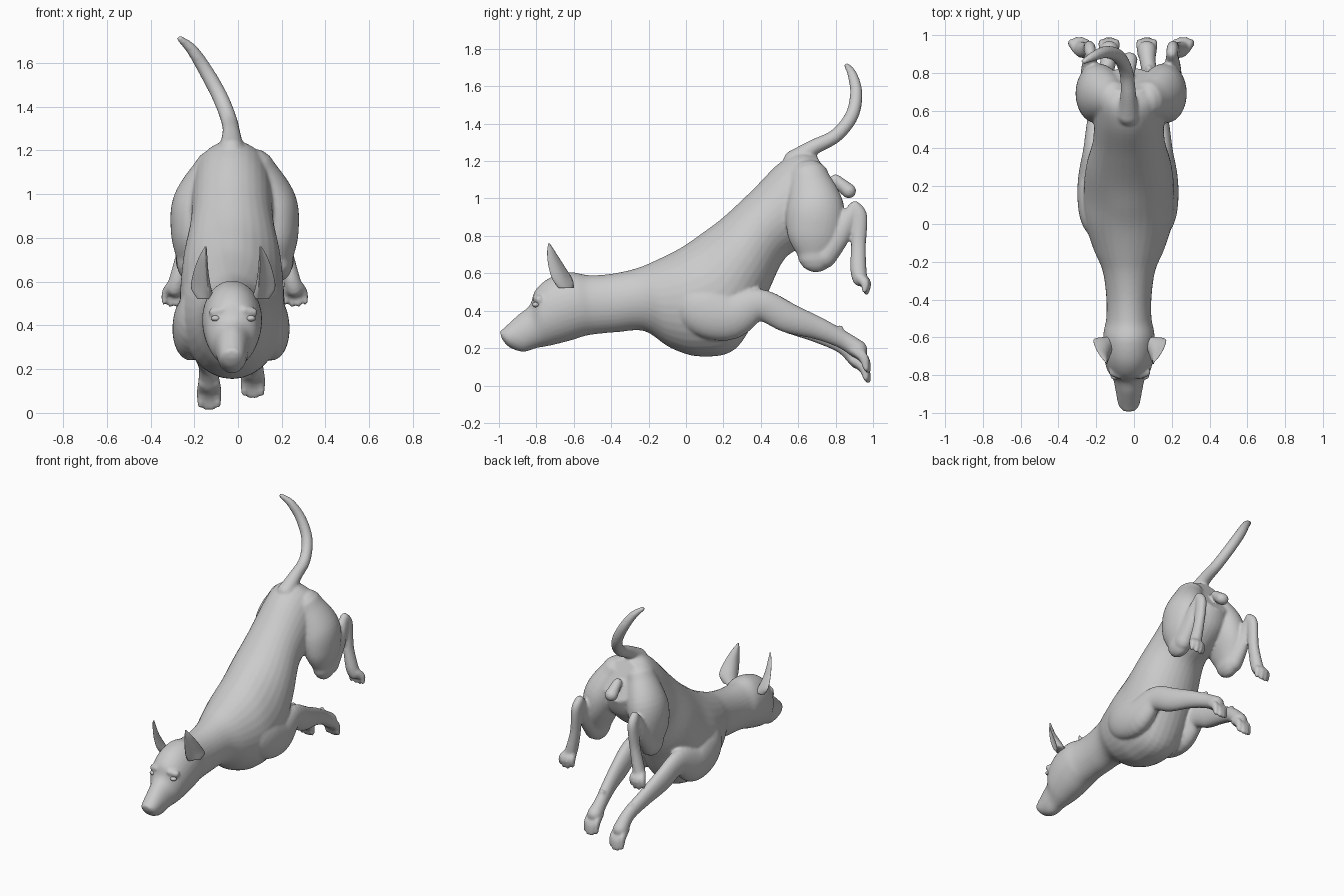
import bpy, bmesh, math
from mathutils import Vector as V

if "Cube" in bpy.data.objects:
    bpy.data.objects.remove(bpy.data.objects["Cube"])

SIDES = 32


def spline(st, n=6):
    """Catmull-Rom samples through number tuples."""
    out = []
    for i in range(len(st) - 1):
        p0, p1, p2, p3 = st[max(i - 1, 0)], st[i], st[i + 1], st[min(i + 2, len(st) - 1)]
        for k in range(n):
            t = k / n
            out.append([0.5 * (2 * b + (c - a) * t + (2 * a - 5 * b + 4 * c - d) * t * t
                               + (3 * b - a - 3 * c + d) * t ** 3)
                        for a, b, c, d in zip(p0, p1, p2, p3)])
    return out + [list(st[-1])]


def skin(bm, rings):
    """Closed tube through rings of points."""
    vs = [[bm.verts.new(p) for p in r] for r in rings]
    n = len(vs[0])
    for a, b in zip(vs, vs[1:]):
        for i in range(n):
            bm.faces.new((a[i], a[(i + 1) % n], b[(i + 1) % n], b[i]))
    bm.faces.new(vs[0])
    bm.faces.new(vs[-1])


def ring(c, u, v, bend=0.0):
    pts = []
    for i in range(SIDES):
        a = 2 * math.pi * i / SIDES
        pts.append(c + u * math.cos(a) + v * (math.sin(a) + bend * math.cos(a) ** 2))
    return pts


def limb(bm, st, cx=0.0, s=1, n=6):
    """Round-ended tube; stations are x, y, z, radius, width ratio."""
    pts = spline([(cx + s * p[0],) + tuple(p[1:]) for p in st], n)
    t0 = (V(pts[0][:3]) - V(pts[1][:3])).normalized()
    t1 = (V(pts[-1][:3]) - V(pts[-2][:3])).normalized()

    def cap(p, t):
        return [[*(V(p[:3]) + t * p[3] * math.sin(a)), p[3] * math.cos(a), p[4]]
                for a in (0.4, 0.8, 1.15, 1.4)]
    pts = cap(pts[0], t0)[::-1] + pts + cap(pts[-1], t1)
    rings = []
    for i, p in enumerate(pts):
        t = (V(pts[min(i + 1, len(pts) - 1)][:3]) - V(pts[max(i - 1, 0)][:3])).normalized()
        side = (V((1, 0, 0)) - t * t.x).normalized()
        rings.append(ring(V(p[:3]), side * p[3] * p[4], t.cross(side) * p[3]))
    skin(bm, rings)


def finish(name, bm):
    bmesh.ops.recalc_face_normals(bm, faces=bm.faces)
    me = bpy.data.meshes.new(name)
    bm.to_mesh(me)
    bm.free()
    for f in me.polygons:
        f.use_smooth = True
    ob = bpy.data.objects.new(name, me)
    bpy.context.collection.objects.link(ob)
    return ob


body = bmesh.new()

# Head, neck and torso: back line y, z / belly line y, z / half width
trunk = [(-.995, .29, -.985, .25, .03), (-.97, .31, -.945, .205, .055),
         (-.9, .375, -.87, .18, .07), (-.835, .43, -.8, .2, .085),
         (-.805, .51, -.72, .215, .118), (-.73, .575, -.62, .24, .135),
         (-.62, .605, -.54, .265, .135), (-.52, .59, -.48, .275, .12),
         (-.4, .597, -.37, .285, .12), (-.27, .625, -.22, .29, .14),
         (-.17, .665, -.08, .2, .19), (-.03, .735, .08, .155, .235),
         (.08, .81, .27, .2, .24), (.2, .9, .42, .46, .225),
         (.35, 1.04, .53, .68, .19), (.5, 1.19, .67, .76, .185),
         (.61, 1.245, .78, .86, .18), (.7, 1.225, .83, .98, .13)]
rings = []
for y1, z1, y2, z2, w in spline(trunk):
    top, low = V((-.027, y1, z1)), V((-.027, y2, z2))
    rings.append(ring((top + low) / 2, V((w, 0, 0)), (top - low) / 2))
skin(body, rings)

# Nose pad
limb(body, [(-.045, -.975, .277, .022, 1), (-.009, -.975, .277, .022, 1)], n=2)

# Tail
limb(body, [(-.03, .58, 1.2, .06, 1), (-.03, .68, 1.272, .042, 1), (-.04, .8, 1.335, .037, 1),
            (-.08, .885, 1.44, .036, 1), (-.145, .91, 1.56, .033, 1),
            (-.21, .89, 1.66, .026, 1), (-.265, .86, 1.71, .015, 1)])

# Rear pouch between the thighs
limb(body, [(-.025, .8, 1.1, .03, 1), (-.025, .87, 1.04, .04, 1.1)], n=3)

for s in (1, -1):
    dz = .027 * s
    # Front leg: shoulder, elbow, forearm, paw
    cx = -.032
    limb(body, [(.13, .0, .56, .08, .8), (.175, .07, .43, .14, .6), (.185, .22, .375, .135, .6),
                (.18, .39, .43, .088, .65), (.165, .55, .36, .08, .62),
                (.135, .71, .295 + dz / 3, .06, .7), (.108, .84, .23 + dz / 2, .048, .85),
                (.1, .92, .165 + dz, .05, 1.0)], cx, s)
    limb(body, [(.11, .8, .27 + dz / 2, .018, 1), (.11, .825, .295 + dz / 2, .016, 1)], cx, s, 2)
    for i in (-1.5, -.5, .5, 1.5):
        d = .012 if abs(i) < 1 else 0
        limb(body, [(.1 + .019 * i, .895, .165 + dz, .026, .8),
                    (.1 + .025 * i, .948 + d / 2, .125 + dz - d, .027, .7),
                    (.1 + .027 * i, .962 + d, .065 + dz - d, .016, .8)], cx, s, 4)
    # Hind leg: thigh, lower leg, hock to paw
    cx = -.015
    limb(body, [(.1, .66, 1.1, .11, .85), (.165, .69, .95, .155, .78), (.195, .69, .81, .148, .66),
                (.205, .695, .705, .1, .62)], cx, s)
    limb(body, [(.215, .74, .69, .065, .85), (.22, .825, .82, .062, .7),
                (.215, .9, .95, .034, .8)], cx, s)
    limb(body, [(.215, .903, .955, .032, .9), (.22, .928, .9, .042, .75), (.232, .922, .75, .04, .8),
                (.258, .922, .62, .043, .9), (.272, .93, .57, .04, 1.0)], cx, s)
    for i in (-1.5, -.5, .5, 1.5):
        d = .01 if abs(i) < 1 else 0
        limb(body, [(.27 + .017 * i, .925, .58, .024, .8),
                    (.275 + .026 * i, .955 + d, .55, .026, .75),
                    (.278 + .03 * i, .955 + d, .507 - d, .014, .9)], cx, s, 4)
    # Brow and cheek
    limb(body, [(.05, -.8, .468, .022, 1), (.09, -.785, .46, .022, 1)], -.022, s, 2)

skin_ob = finish("dog_body", body)
rm = skin_ob.modifiers.new("merge", 'REMESH')
rm.mode = 'VOXEL'
rm.voxel_size = .009
rm.use_smooth_shade = True
sm = skin_ob.modifiers.new("soften", 'SMOOTH')
sm.factor = .5
sm.iterations = 5

for s, side in ((1, "right"), (-1, "left")):
    # Ear: cupped crescent sections; x, y, z, half width, half thickness
    ear = bmesh.new()
    u0, v0 = V((.6 * s, .8, 0)), V((.8 * s, -.6, 0))
    rings = []
    for x, y, z, a, b in spline([(.115, -.63, .52, .045, .03), (.128, -.645, .57, .065, .02),
                                 (.132, -.68, .64, .052, .012), (.13, -.712, .71, .028, .009),
                                 (.125, -.732, .76, .004, .004)]):
        rings.append(ring(V((-.022 + s * x, y, z)), u0 * a, v0 * b, a * .45 / b))
    skin(ear, rings)
    finish(side + "_ear", ear)
    # Eye
    eye = bmesh.new()
    bmesh.ops.create_uvsphere(eye, u_segments=16, v_segments=10, radius=.02)
    for v in eye.verts:
        v.co = V((v.co.x * 1.1 - .022 + s * .08, v.co.y - .803, v.co.z * .7 + .432))
    finish(side + "_eye", eye)
